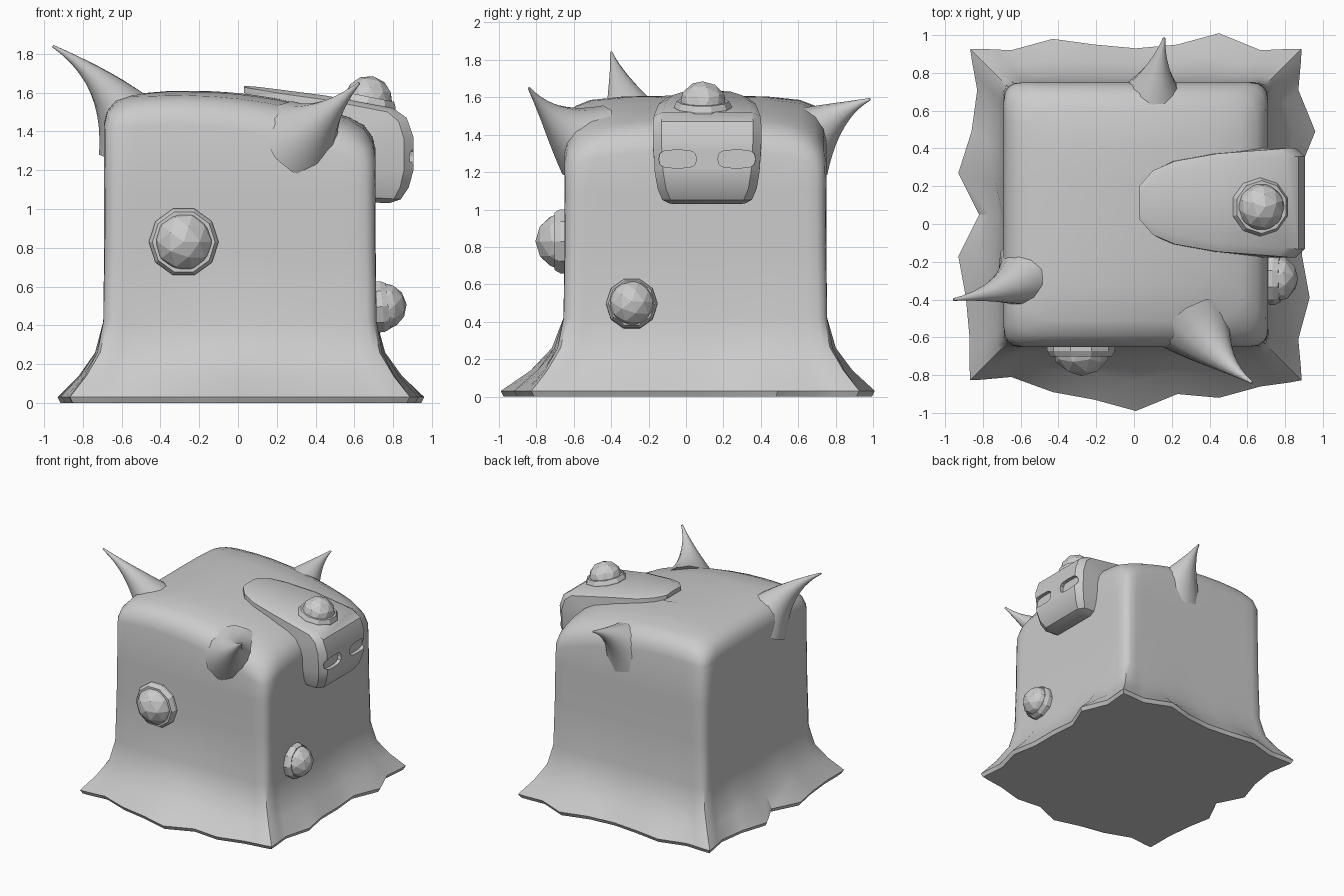
import bpy
import bmesh
import math
from mathutils import Vector

default_cube = bpy.data.objects.get("Cube")
if default_cube:
    bpy.data.objects.remove(default_cube, do_unlink=True)

# One plain grey for everything
grey = bpy.data.materials.new("plain grey")
grey.use_nodes = True
grey.diffuse_color = (0.6, 0.6, 0.6, 1)
grey.node_tree.nodes["Principled BSDF"].inputs["Base Color"].default_value = grey.diffuse_color


def finish(name, bm, smooth_angle=None):
    """Turn a bmesh into an object with the shared material and shading."""
    bmesh.ops.recalc_face_normals(bm, faces=bm.faces)
    mesh = bpy.data.meshes.new(name)
    bm.to_mesh(mesh)
    bm.free()
    mesh.materials.append(grey)
    if smooth_angle:
        mesh.shade_smooth()
        mesh.set_sharp_from_angle(angle=math.radians(smooth_angle))
    obj = bpy.data.objects.new(name, mesh)
    bpy.context.collection.objects.link(obj)
    return obj


def loft(bm, rings):
    """Skin a list of equal-length closed rings and cap both ends."""
    rows = [[bm.verts.new(point) for point in ring] for ring in rings]
    count = len(rows[0])
    for low, high in zip(rows, rows[1:]):
        for i in range(count):
            j = (i + 1) % count
            bm.faces.new((low[i], low[j], high[j], high[i]))
    bm.faces.new(list(reversed(rows[0])))
    bm.faces.new(rows[-1])


# Body: rounded square rings with a wavy skirt and a sagging top
CENTRE = Vector((0.01, 0.05))
SIDE_STEPS = [-1, -.93, -.85, -.75, -.5, -.25, 0, .25, .5, .75, .85, .93]
WAVES = {
    "front": (0, -.02, .06, .1, .16, .07, .09, .03, 0),
    "right": (0, -.02, .04, 0, 0, -.02, .07, -.02, 0),
    "back": (0, -.01, .08, .02, 0, .02, .05, -.01, 0),
    "left": (0, -.04, -.01, .06, -.05, .06, .02, 0, 0),
}


def wave_at(wave, t):
    position = (t + 1) * 4
    index = min(int(position), 7)
    part = position - index
    return wave[index] * (1 - part) + wave[index + 1] * part


def top_height(x, y):
    across = (y - CENTRE.y) / 0.7
    return 1.61 - 0.2 * (x + 0.25) ** 2 - 0.07 * (1 + 0.6 * x) * across ** 4


def body_ring(half, height, radius, waviness=0, on_top=False):
    points = []
    for side, wave in enumerate(WAVES.values()):
        angle = side * math.pi / 2
        out = Vector((math.sin(angle), -math.cos(angle)))
        along = Vector((math.cos(angle), math.sin(angle)))
        for t in SIDE_STEPS:
            p = out * half + along * half * t
            inner = half - radius
            core = Vector([max(-inner, min(inner, c)) for c in p])
            p = core + (p - core).normalized() * radius
            p += out * waviness * wave_at(wave, t) + CENTRE
            z = height + (top_height(*p) if on_top else 0)
            points.append((p.x, p.y, z))
    return points


body = bmesh.new()
loft(body, [
    body_ring(.865, 0, .01, 1),
    body_ring(.88, .03, .01, 1),
    body_ring(.80, .14, .03, .5),
    body_ring(.735, .26, .05, .2),
    body_ring(.705, .42, .06),
    body_ring(.70, .8, .07),
    body_ring(.70, 1.1, .08),
    body_ring(.70, -.12, .09, on_top=True),
    body_ring(.685, -.06, .11, on_top=True),
    body_ring(.64, -.015, .13, on_top=True),
    body_ring(.56, 0, .13, on_top=True),
    body_ring(.38, 0, .1, on_top=True),
    body_ring(.18, 0, .05, on_top=True),
])
finish("body", body, 35)


# Horns: curved tapering tubes that flare where they leave the body
def horn(name, base, bend, tip, sides=12, steps=10):
    base, bend, tip = Vector(base), Vector(bend), Vector(tip)
    rings = []
    for step in range(steps + 1):
        s = step / steps
        centre = base * (1 - s) ** 2 + bend * 2 * s * (1 - s) + tip * s ** 2
        tangent = (bend - base) * (1 - s) + (tip - bend) * s
        turn = tangent.to_track_quat('Z', 'Y')
        radius = 0.19 * (1 - s) ** 1.8 + 0.03 * math.sqrt(1.05 - s)
        rings.append([
            centre + turn @ Vector((radius * math.cos(a), radius * math.sin(a), 0))
            for a in (math.tau * i / sides for i in range(sides))
        ])
    bm = bmesh.new()
    loft(bm, rings)
    finish(name, bm, 50)


horn("right_horn", (-.52, -.25, 1.38), (-.67, -.36, 1.68), (-.955, -.4, 1.84))
horn("front_horn", (.33, -.53, 1.36), (.45, -.73, 1.48), (.625, -.84, 1.65))
horn("back_horn", (.09, .61, 1.35), (.12, .81, 1.53), (.16, .985, 1.59))

# Visor: a slab that lies on the top and folds down over the side
VISOR_Y = 0.113
stations = [  # outer x, outer z, inner x, inner z, half width
    (.03, 1.635, .03, 1.60, .09),
    (.10, 1.63, .1, 1.56, .17),
    (.22, 1.615, .2, 1.52, .22),
    (.45, 1.585, .42, 1.48, .26),
    (.80, 1.52, .66, 1.42, .285),
    (.87, 1.47, .66, 1.38, .29),
    (.905, 1.37, .66, 1.33, .29),
    (.905, 1.2, .66, 1.2, .28),
    (.88, 1.11, .66, 1.12, .265),
    (.84, 1.05, .66, 1.06, .24),
    (.78, 1.03, .66, 1.035, .2),
]
visor_rings = []
for ox, oz, ix, iz, width in stations:
    outer, inner = Vector((ox, 0, oz)), Vector((ix, 0, iz))
    shoulder = outer + (inner - outer) * 0.2
    half_ring = [(inner, width), (shoulder, width), (outer, width - 0.045)]
    ring = [p + Vector((0, VISOR_Y + w, 0)) for p, w in half_ring]
    ring += [p + Vector((0, VISOR_Y - w, 0)) for p, w in reversed(half_ring)]
    visor_rings.append(ring)
visor_mesh = bmesh.new()
loft(visor_mesh, visor_rings)
visor = finish("visor", visor_mesh, 30)

# Eye slots: rounded hollows cut into the visor
slots = bmesh.new()
for sign in (-1, 1):
    ends = []
    for x in (0.875, 0.95):
        ends.append([
            (x,
             VISOR_Y + sign * 0.158 + 0.1 * math.copysign(abs(math.cos(a)) ** 0.6, math.cos(a)),
             1.27 + 0.048 * math.copysign(abs(math.sin(a)) ** 0.6, math.sin(a)))
            for a in (math.tau * i / 16 for i in range(16))
        ])
    loft(slots, ends)
cutter = finish("eye_slot_cutter", slots)
cutter.hide_render = True
cut = visor.modifiers.new("eye slots", 'BOOLEAN')
cut.operation = 'DIFFERENCE'
cut.object = cutter
bpy.context.view_layer.update()
graph = bpy.context.evaluated_depsgraph_get()
visor_cut = bpy.data.meshes.new_from_object(visor.evaluated_get(graph))
visor.modifiers.clear()
visor.data = visor_cut
bpy.data.objects.remove(cutter, do_unlink=True)


# Knobs: faceted balls sitting in bevelled collars
def knob(name, place, axis, ball_radius, collar_radius, lift):
    axis = Vector(axis).normalized()
    turn = axis.to_track_quat('Z', 'Y')
    place = Vector(place)
    collar = bmesh.new()
    sides = 10
    profile = [(collar_radius, -0.06), (collar_radius, 0.02),
               (collar_radius * 0.9, 0.05), (ball_radius * 0.8, 0.05)]
    loft(collar, [[
        place + turn @ Vector((r * math.cos(a), r * math.sin(a), h))
        for a in (math.tau * i / sides for i in range(sides))
    ] for r, h in profile])
    finish(name + "_collar", collar)
    ball = bmesh.new()
    bmesh.ops.create_icosphere(ball, subdivisions=2, radius=ball_radius)
    for v in ball.verts:
        v.co = place + axis * lift + turn @ v.co
    finish(name + "_ball", ball)


knob("front_knob", (-.28, -.652, .83), (0, -1, 0), .158, .18, -0.005)
knob("side_knob", (.725, -.29, .495), (1, 0, .1), .125, .138, 0.02)
knob("visor_knob", (.665, .09, 1.53), (.2, 0, 1), .128, .155, 0.03)
